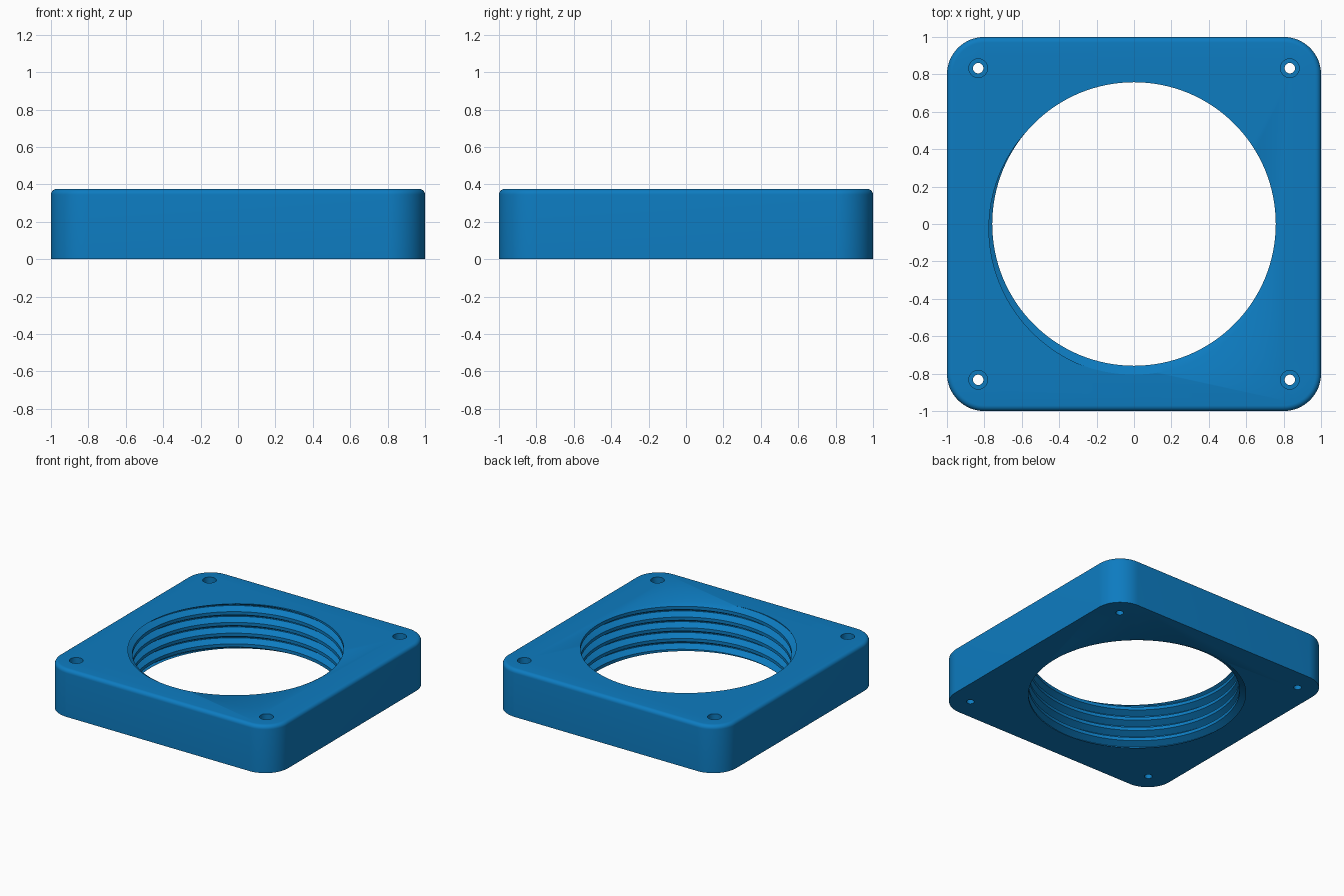
import bpy, bmesh, math

if "Cube" in bpy.data.objects:
    bpy.data.objects.remove(bpy.data.objects["Cube"])

HEIGHT = 0.375
CORNER = 0.2          # vertical corner radius
FILLET = 0.03         # rounded top edge
HOLE_POS = 0.833

blue = bpy.data.materials.new("blue_plastic")
blue.diffuse_color = (0.004, 0.2, 0.53, 1)
blue.use_nodes = True
blue.node_tree.nodes["Principled BSDF"].inputs["Base Color"].default_value = blue.diffuse_color


def make_object(name, bm):
    bmesh.ops.recalc_face_normals(bm, faces=bm.faces)
    mesh = bpy.data.meshes.new(name)
    bm.to_mesh(mesh)
    bm.free()
    mesh.materials.append(blue)
    obj = bpy.data.objects.new(name, mesh)
    bpy.context.collection.objects.link(obj)
    return obj


def rounded_square(radius, z, steps=16):
    c = 1 - CORNER
    points = []
    for q, (sx, sy) in enumerate([(1, 1), (-1, 1), (-1, -1), (1, -1)]):
        for i in range(steps + 1):
            a = math.pi / 2 * (q + i / steps)
            points.append((sx * c + radius * math.cos(a), sy * c + radius * math.sin(a), z))
    return points


def loft(rings):
    """Solid through matching closed rings, capped at both ends."""
    bm = bmesh.new()
    rows = [[bm.verts.new(p) for p in ring] for ring in rings]
    n = len(rows[0])
    for low, high in zip(rows, rows[1:]):
        for i in range(n):
            j = (i + 1) % n
            bm.faces.new((low[i], low[j], high[j], high[i]))
    bm.faces.new(rows[0][::-1])
    bm.faces.new(rows[-1])
    return bm


def circle(x, y, r, z, n=32):
    return [(x + r * math.cos(math.tau * i / n), y + r * math.sin(math.tau * i / n), z)
            for i in range(n)]


def thread_solid(pitch=0.085, minor=0.758, major=0.805, n=128, turns=10):
    """Closed screw shape: a flat-crested profile wound round the z axis."""
    profile = [(0.0, minor), (0.3, minor), (0.61, major), (0.69, major)]
    k = len(profile)
    rows = turns * k
    start = HEIGHT - pitch * (0.65 + 265 / 360 + 6)
    bm = bmesh.new()
    cols = []
    for a in range(n):
        ang = math.tau * a / n
        col = []
        for row in range(rows + 1 + (k if a == 0 else 0)):
            off, r = profile[row % k]
            z = start + pitch * (row // k + off + a / n)
            col.append(bm.verts.new((r * math.cos(ang), r * math.sin(ang), z)))
        cols.append(col)
    for a in range(n):
        # the last column meets the first one turn higher
        nxt = cols[a + 1] if a < n - 1 else cols[0][k:]
        for row in range(rows):
            bm.faces.new((cols[a][row], nxt[row], nxt[row + 1], cols[a][row + 1]))
    # close both ends with fans to the axis
    mid = start + pitch * turns / 2
    ends = {False: bm.verts.new((0, 0, start + pitch / 2)),
            True: bm.verts.new((0, 0, start + pitch * (turns + 0.5)))}
    for e in [e for e in bm.edges if e.is_boundary]:
        bm.faces.new((e.verts[0], e.verts[1], ends[e.verts[0].co.z > mid]))
    bmesh.ops.triangulate(bm, faces=bm.faces)
    return bm


# Body with rounded corners and softened top edge
rings = [rounded_square(CORNER, 0)]
for i in range(7):
    t = math.pi / 2 * i / 6
    rings.append(rounded_square(CORNER - FILLET * (1 - math.cos(t)),
                                HEIGHT - FILLET + FILLET * math.sin(t)))
body = make_object("threaded_plate", loft(rings))

# Threaded bore cutter
cutters = [make_object("bore_thread_cutter", thread_solid())]

# Counterbored screw hole cutters
for sx in (-1, 1):
    for sy in (-1, 1):
        x, y = sx * HOLE_POS, sy * HOLE_POS
        cutters.append(make_object("screw_hole_cutter", loft([
            circle(x, y, 0.028, -0.1), circle(x, y, 0.028, HEIGHT - 0.1),
            circle(x, y, 0.05, HEIGHT - 0.1), circle(x, y, 0.05, HEIGHT + 0.1)])))

for cutter in cutters:
    mod = body.modifiers.new("cut", 'BOOLEAN')
    mod.operation = 'DIFFERENCE'
    mod.solver = 'EXACT'
    mod.object = cutter

# Apply the cuts and remove the helpers
bpy.context.view_layer.objects.active = body
body.select_set(True)
for mod in list(body.modifiers):
    bpy.ops.object.modifier_apply(modifier=mod.name)
for cutter in cutters:
    bpy.data.objects.remove(cutter)
bpy.ops.object.shade_smooth_by_angle(angle=math.radians(30))
